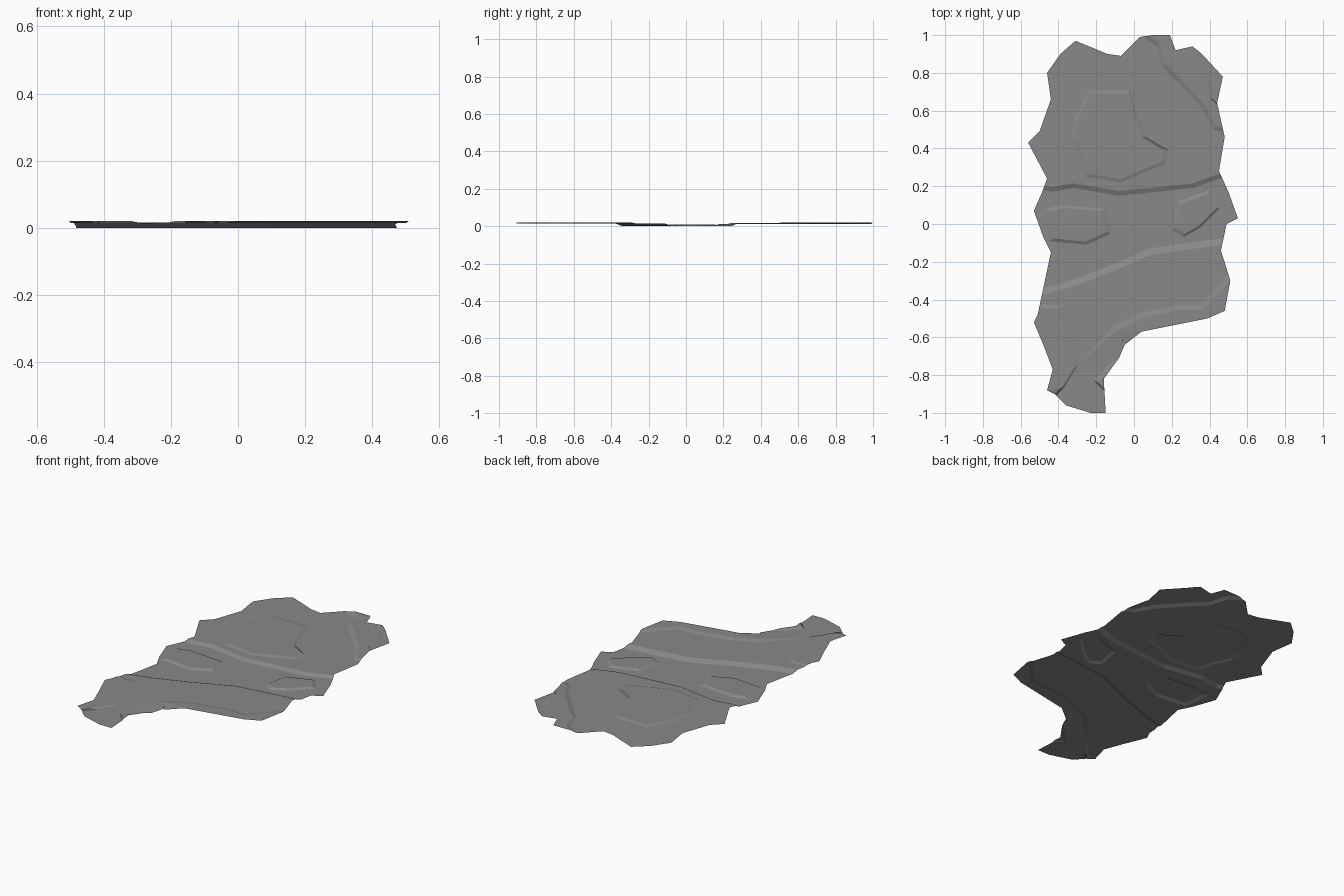
import bpy
import bmesh
from mathutils import Vector
from mathutils.geometry import delaunay_2d_cdt, intersect_point_line

if "Cube" in bpy.data.objects:
    bpy.data.objects.remove(bpy.data.objects["Cube"], do_unlink=True)

# Terrace heights
BASIN, MOUND, NORTH, HILL, SOUTH, RIM = 0.0, 0.008, 0.011, 0.016, 0.014, 0.020
LEDGE = 0.015


def points(*pairs):
    """Turn hundredths of a unit into plan points."""
    return [Vector((x / 100, y / 100)) for x, y in pairs]


# Ragged border, clockwise, split into stretches that share a height
border = [
    (NORTH, points((-46, 24), (-56, 43), (-50, 49), (-44, 66), (-46, 80), (-39, 90),
                   (-31, 97), (-14, 90), (-7, 89), (3, 99))),
    (RIM, points((10, 100), (19, 100), (22, 92), (31, 94))),
    (LEDGE, points((36, 90), (47, 78), (44, 64))),
    (NORTH, points((48, 46), (45, 28))),
    (BASIN, points((50, 17), (55, 3), (49, 0))),
    (SOUTH, points((46, -14))),
    (RIM, points((51, -30), (48, -46), (39, -50), (4, -57), (-5, -64))),
    (SOUTH, points((-8, -71))),
    (RIM, points((-16, -82))),
    (SOUTH, points((-15, -100), (-23, -100), (-36, -96), (-42, -90))),
    (RIM, points((-46, -88), (-43, -77), (-48, -64), (-53, -52), (-51, -48))),
    (BASIN, points((-44, -15), (-48, -7), (-53, 7), (-49, 16))),
]

creases = []  # (height, plan points, closed)


def step(line, shift, start_height, end_height):
    """Sloped band running from a line to its shifted copy."""
    offset = Vector(shift)
    creases.append((start_height, line, False))
    creases.append((end_height, [p + offset for p in line], False))


def mound(ring, foot, top, shrink):
    """Flat-topped rise with a sloping skirt."""
    centre = sum(ring, Vector((0, 0))) / len(ring)
    creases.append((foot, ring, True))
    creases.append((top, [centre.lerp(p, shrink) for p in ring], True))


# Long steps on both sides of the low basin
step(points((-52, 19), (-44, 17), (-32, 19), (-8, 15), (12, 17), (31, 19), (48, 25)),
     (0, 0.025), BASIN, NORTH)
step(points((-52, -35), (-34, -30), (-15, -23), (8, -13), (28, -10), (52, -7)),
     (0.005, -0.035), BASIN, SOUTH)

# Raised rims along the outer edges
step(points((-3, -67), (-11, -54), (4, -47), (22, -43), (35, -43), (54, -22)),
     (0.015, -0.025), SOUTH, RIM)
step(points((-55, -42), (-38, -43), (-34, -55), (-29, -74), (-36, -85), (-45, -95)),
     (-0.025, -0.02), SOUTH, RIM)
step(points((-12, -92), (-21, -83), (-13, -74), (-4, -69)),
     (0.02, -0.01), SOUTH, RIM)
step(points((0, 102), (12, 94), (15, 83), (24, 74), (36, 61), (42, 50), (53, 47)),
     (0.015, 0.02), NORTH, RIM)
step(points((33, 97), (34, 86), (38, 78), (40, 67), (49, 59)),
     (0.02, 0.015), RIM, LEDGE)

# Flat-topped mounds
mound(points((-24, 71), (-2, 71), (1, 60), (6, 46), (18, 39), (17, 32), (-7, 22),
             (-26, 25), (-28, 34), (-33, 45), (-32, 55)), NORTH, HILL, 0.92)
mound(points((-47, 8), (-38, 10), (-15, 8), (-12, -5), (-25, -11), (-45, -9)),
      BASIN, MOUND, 0.85)
mound(points((23, 12), (40, 18), (46, 9), (35, -2), (26, -7), (20, -3)),
      BASIN, MOUND, 0.83)


def distance(p, a, b):
    """Distance in plan from a point to a segment."""
    _, t = intersect_point_line(p, a, b)
    return (p - a.lerp(b, min(max(t, 0), 1))).length


def segments(line, closed):
    return list(zip(line, line[1:] + line[:1])) if closed else list(zip(line, line[1:]))


def height_at(p):
    """Height of the crease through a point, else of the nearest border corner."""
    gap, height = min((distance(p, a, b), height)
                      for height, line, closed in creases
                      for a, b in segments(line, closed))
    if gap < 0.002:
        return height
    return min(((p - q).length, height) for height, line in border for q in line)[1]


def inside(p, loop):
    """Even-odd test against the border."""
    hit = False
    for a, b in segments(loop, True):
        if (a.y > p.y) != (b.y > p.y):
            if p.x < a.x + (p.y - a.y) * (b.x - a.x) / (b.y - a.y):
                hit = not hit
    return hit


# Triangulate the border and creases together
outline = [p for _, line in border for p in line]
plan, edges = [], []
for line, closed in [(outline, True)] + [crease[1:] for crease in creases]:
    first, count = len(plan), len(line)
    plan += line
    edges += [(first + i, first + (i + 1) % count)
              for i in range(count if closed else count - 1)]
flat, _, triangles, *_ = delaunay_2d_cdt(plan, edges, [], 0, 0.0001)

# Lift the sheet into terraces and keep what lies within the border
bm = bmesh.new()
verts = [bm.verts.new((p.x, p.y, height_at(p))) for p in flat]
for tri in triangles:
    if inside(sum((flat[i] for i in tri), Vector((0, 0))) / len(tri), outline):
        bm.faces.new([verts[i] for i in tri])
bmesh.ops.delete(bm, geom=[v for v in bm.verts if not v.link_faces], context='VERTS')
for face in bm.faces:
    if face.normal.z < 0:
        face.normal_flip()
bm.normal_update()
mesh = bpy.data.meshes.new("terraced_ground")
bm.to_mesh(mesh)
bm.free()

# Plain grey stone
stone = bpy.data.materials.new("grey_stone")
stone.use_nodes = True
colour = (0.25, 0.25, 0.25, 1)
stone.diffuse_color = colour
stone.node_tree.nodes["Principled BSDF"].inputs["Base Color"].default_value = colour
mesh.materials.append(stone)
ground = bpy.data.objects.new("terraced_ground", mesh)
bpy.context.collection.objects.link(ground)
